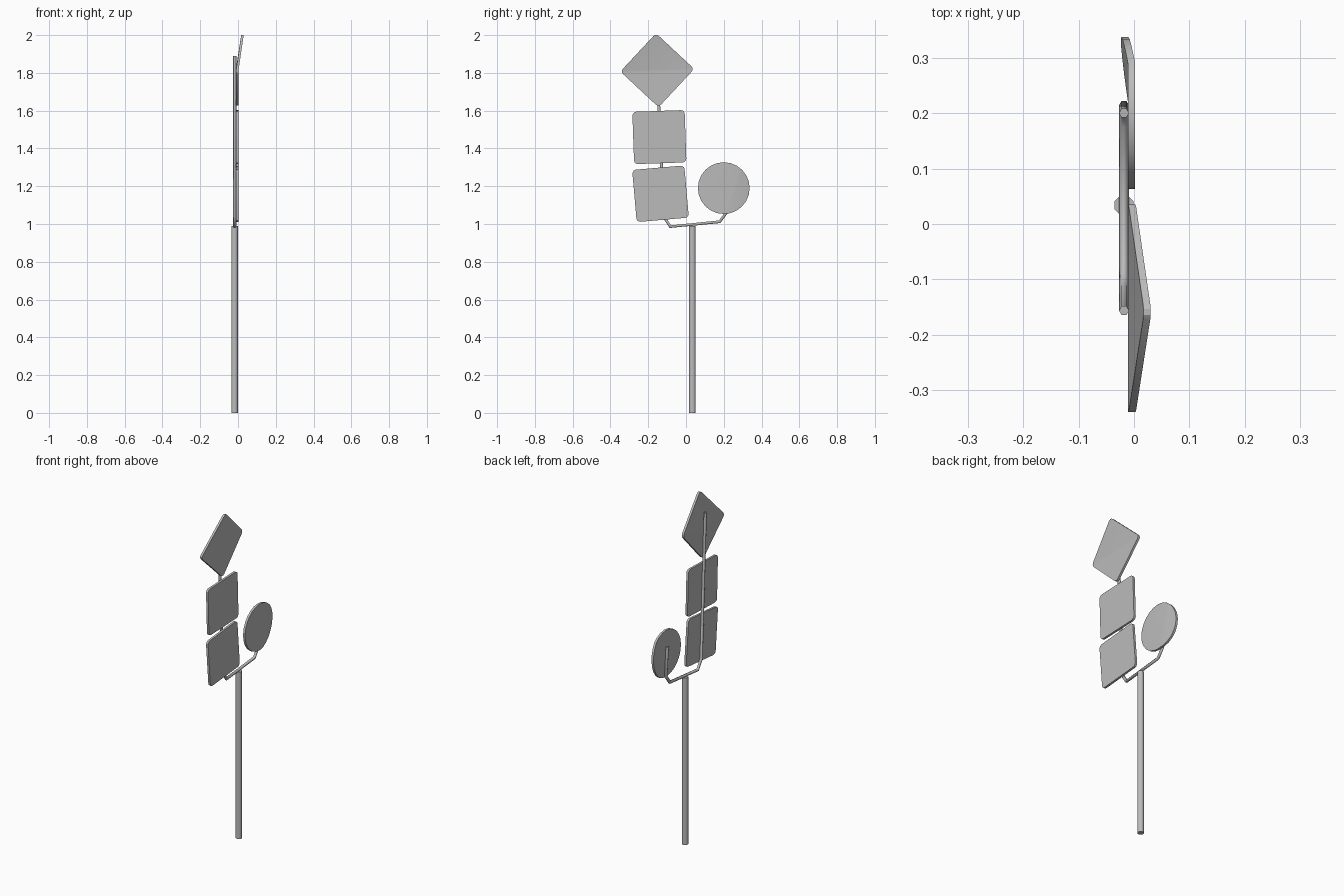
import bpy, bmesh, math
from mathutils import Vector, Matrix

cube = bpy.data.objects.get("Cube")
if cube:
    bpy.data.objects.remove(cube, do_unlink=True)

GREY = (0.5, 0.5, 0.5, 1)
metal = bpy.data.materials.new("grey_metal")
metal.use_nodes = True
metal.diffuse_color = GREY
metal.node_tree.nodes["Principled BSDF"].inputs["Base Color"].default_value = GREY

TUBE_X = -0.018          # centre plane of the pole and tubes
BACK, FRONT = -0.011, 0.002   # faces of every plate


def finish(name, bm, angle=30):
    bmesh.ops.recalc_face_normals(bm, faces=bm.faces[:])
    mesh = bpy.data.meshes.new(name)
    bm.to_mesh(mesh)
    bm.free()
    mesh.materials.append(metal)
    obj = bpy.data.objects.new(name, mesh)
    bpy.context.collection.objects.link(obj)
    bpy.ops.object.select_all(action='DESELECT')
    obj.select_set(True)
    bpy.context.view_layer.objects.active = obj
    bpy.ops.object.shade_smooth_by_angle(angle=math.radians(angle))
    return obj


def rounded_square(size, radius, steps=3):
    """Outline of a square with rounded corners."""
    inner = size / 2 - radius
    pts = []
    for corner in range(4):
        mid = math.pi / 4 + corner * math.pi / 2
        cy = math.copysign(inner, math.cos(mid))
        cz = math.copysign(inner, math.sin(mid))
        for i in range(steps + 1):
            a = corner * math.pi / 2 + i * math.pi / 2 / steps
            pts.append((cy + radius * math.cos(a), cz + radius * math.sin(a)))
    return pts


def circle(radius, sides):
    return [(radius * math.cos(math.tau * i / sides),
             radius * math.sin(math.tau * i / sides)) for i in range(sides)]


def plate(name, outline, centre, turn=0, fold=None):
    """Flat plate facing +x; fold = (point, normal, slope) bends one side."""
    bm = bmesh.new()
    rot = Matrix.Rotation(math.radians(turn), 2)
    verts = []
    for p in outline:
        q = rot @ Vector(p) + Vector(centre)
        verts.append(bm.verts.new((BACK, q.x, q.y)))
    face = bm.faces.new(verts)
    ext = bmesh.ops.extrude_face_region(bm, geom=[face])
    for v in ext["geom"]:
        if isinstance(v, bmesh.types.BMVert):
            v.co.x = FRONT
    if fold:
        point, normal, slope = fold
        co = Vector((0, *point))
        no = Vector((0, *normal)).normalized()
        bmesh.ops.bisect_plane(bm, geom=bm.verts[:] + bm.edges[:] + bm.faces[:],
                               plane_co=co, plane_no=no, dist=0.0001)
        for v in bm.verts:
            v.co.x += slope * max(0, (v.co - co).dot(no))
    return finish(name, bm, 20 if not fold else 16)


def tube(name, path, radius):
    """Six-sided bent tube through (y, z) points."""
    curve = bpy.data.curves.new(name, 'CURVE')
    curve.dimensions = '3D'
    curve.bevel_depth = radius
    curve.bevel_resolution = 1
    curve.use_fill_caps = True
    spline = curve.splines.new('POLY')
    spline.points.add(len(path) - 1)
    for p, (y, z) in zip(spline.points, path):
        p.co = (TUBE_X, y, z, 1)
    curve.materials.append(metal)
    obj = bpy.data.objects.new(name, curve)
    bpy.context.collection.objects.link(obj)
    bpy.ops.object.select_all(action='DESELECT')
    obj.select_set(True)
    bpy.context.view_layer.objects.active = obj
    bpy.ops.object.convert(target='MESH')
    return obj


# Upright pole
bm = bmesh.new()
bmesh.ops.create_cone(bm, cap_ends=True, segments=8, radius1=0.0185,
                      radius2=0.0185, depth=0.99,
                      matrix=Matrix.Translation((TUBE_X, 0.034, 0.495))
                      @ Matrix.Rotation(math.pi / 8, 4, 'Z'))
finish("pole", bm, 50)

# Forked tube that carries the plates
tube("bracket_tube", [(-0.156, 1.89), (-0.118, 1.04), (-0.083, 0.986),
                      (0.178, 1.012), (0.214, 1.06), (0.2, 1.23)], 0.009)

# Two stacked square plates
plate("lower_square_plate", rounded_square(0.277, 0.02), (-0.135, 1.16), 5)
plate("upper_square_plate", rounded_square(0.277, 0.02), (-0.141, 1.46), 2)

# Diamond plate, upper half bent forward
plate("diamond_plate", rounded_square(0.277, 0.02), (-0.152, 1.814), 47,
      fold=((-0.152, 1.814), (-0.035, 1), 0.15))

# Round plate, one edge bent back
plate("round_plate", circle(0.137, 24), (0.2, 1.19),
      fold=((0.29, 1.293), (0.96, -0.28), -0.16))
